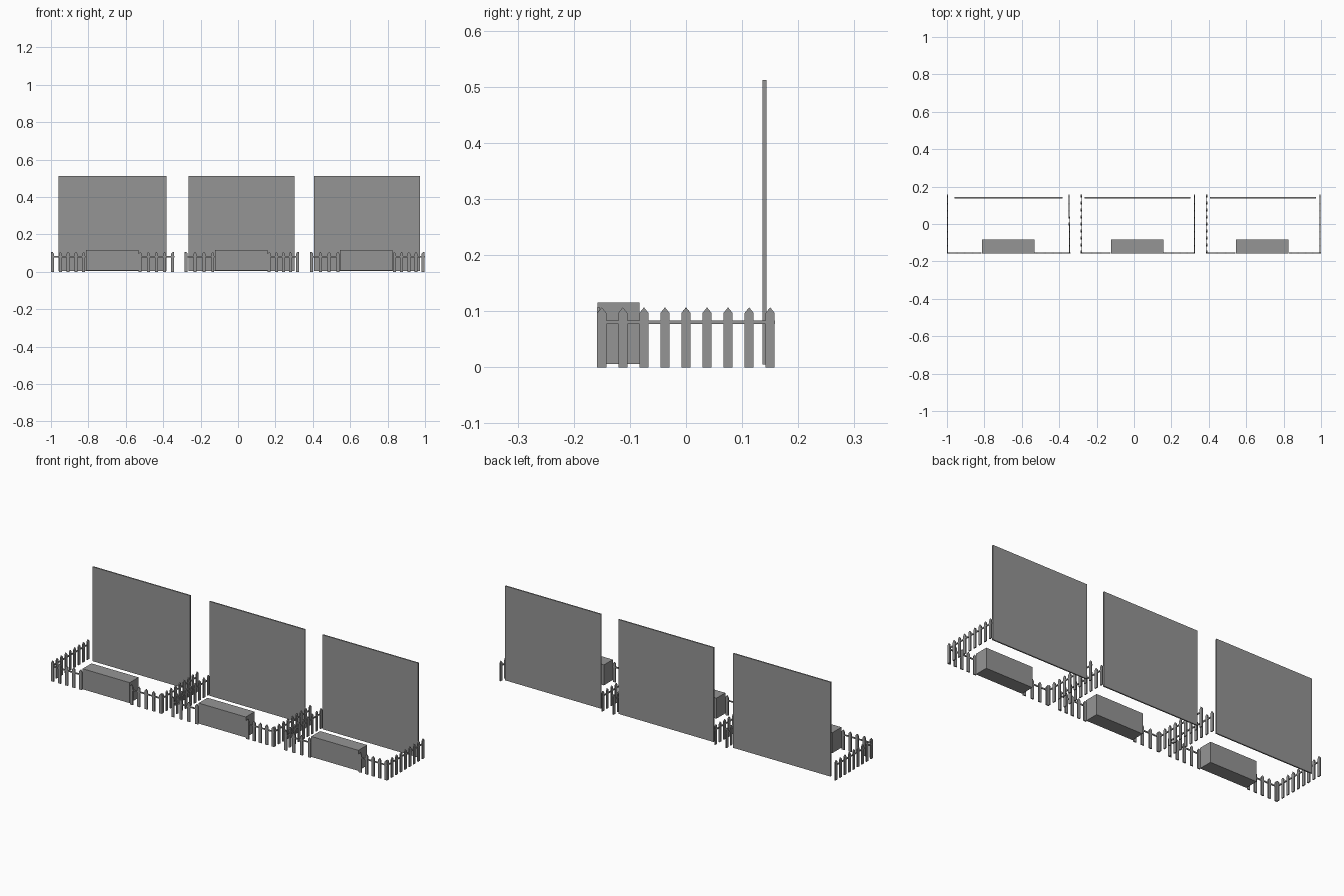
import bpy, bmesh, math
from mathutils import Matrix, Vector

if "Cube" in bpy.data.objects:
    bpy.data.objects.remove(bpy.data.objects["Cube"])

W, T = 0.016, 0.006          # picket width and thickness

grey = bpy.data.materials.new("dark_grey")
grey.diffuse_color = (.3, .3, .3, 1)
grey.use_nodes = True
grey.node_tree.nodes["Principled BSDF"].inputs["Base Color"].default_value = grey.diffuse_color


def finish(name, bm):
    bmesh.ops.recalc_face_normals(bm, faces=bm.faces)
    me = bpy.data.meshes.new(name)
    bm.to_mesh(me)
    bm.free()
    me.materials.append(grey)
    ob = bpy.data.objects.new(name, me)
    bpy.context.collection.objects.link(ob)
    return ob


def add_box(bm, lo, hi):
    lo, hi = Vector(lo), Vector(hi)
    m = Matrix.Translation((lo + hi) / 2) @ Matrix.Diagonal((*(hi - lo), 1))
    bmesh.ops.create_cube(bm, size=1, matrix=m)


def box(name, lo, hi):
    bm = bmesh.new()
    add_box(bm, lo, hi)
    return finish(name, bm)


def picket(bm, x):
    # flat board with a pointed top
    prof = [(-W/2, 0), (W/2, 0), (W/2, .097), (0, .107), (-W/2, .097)]
    face = bm.faces.new([bm.verts.new((x + px, -T/2, pz)) for px, pz in prof])
    ext = bmesh.ops.extrude_face_region(bm, geom=[face])
    # keep the starting face so the board is closed on both sides
    verts = [v for v in ext['geom'] if isinstance(v, bmesh.types.BMVert)]
    bmesh.ops.translate(bm, verts=verts, vec=(0, T, 0))


def fence(name, a, b, n):
    # run of n pickets on one rail from point a to point b
    a, b = Vector((*a, 0)), Vector((*b, 0))
    d = b - a
    L = d.length
    bm = bmesh.new()
    for i in range(n):
        picket(bm, W/2 + (L - W) * i / (n - 1))
    add_box(bm, (0, -.0025, .077), (L + .001, .0025, .0835))
    ob = finish(name, bm)
    ob.location = a
    ob.rotation_euler.z = math.atan2(d.y, d.x)


# bay: fence left/right x, counter left/right x, panel left/right x, front picket counts
bays = [
    (-.997, -.344, -.813, -.533, -.960, -.381, 5, 5),
    (-.282, .323, -.123, .157, -.265, .302, 4, 5),
    (.389, .995, .546, .826, .406, .974, 4, 5),
]
for i, (fl, fr, bl, br, pl, pr, nl, nr) in enumerate(bays, 1):
    box(f"back_panel_{i}", (pl, .1365, .005), (pr, .1435, .512))
    box(f"counter_box_{i}", (bl, -.158, .006), (br, -.083, .116))
    skew = -.004 if i == 1 else 0
    fence(f"side_fence_left_{i}", (fl, -.158), (fl, .158), 9)
    fence(f"side_fence_right_{i}", (fr, -.158), (fr + skew, .158), 9)
    fence(f"front_fence_left_{i}", (fl - .003, -.156), (bl - .004, -.156), nl)
    fence(f"front_fence_right_{i}", (br + .002, -.156), (fr + .003, -.156), nr)
